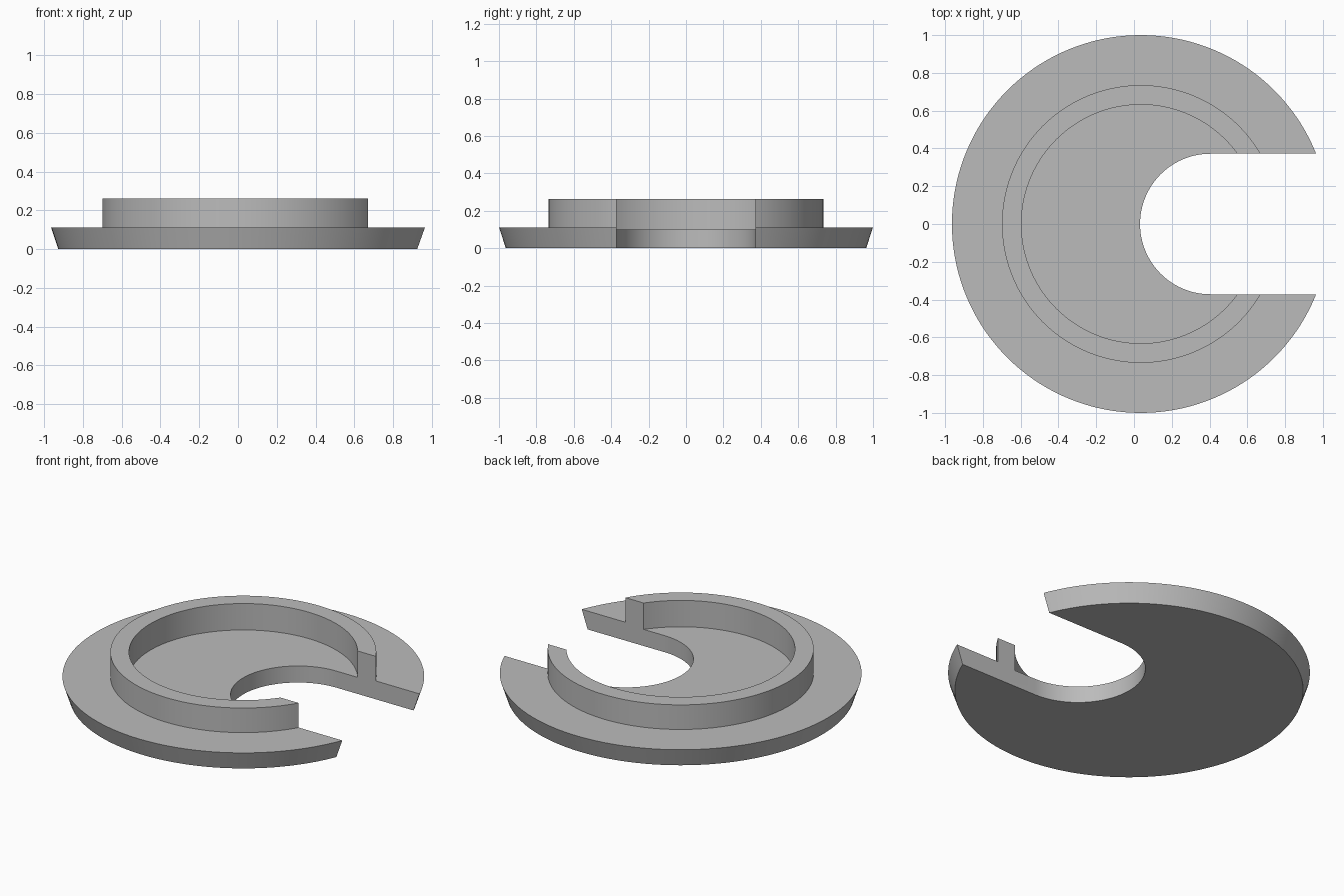
import bpy, bmesh, math

if "Cube" in bpy.data.objects:
    bpy.data.objects.remove(bpy.data.objects["Cube"])

CX = 0.036      # axis of the disc
SEG = 144
SLOT_R = 0.372  # half width of the slot

grey = bpy.data.materials.new("light grey")
grey.diffuse_color = (0.5, 0.5, 0.5, 1)
grey.use_nodes = True
grey.node_tree.nodes["Principled BSDF"].inputs["Base Color"].default_value = grey.diffuse_color


def finish(name, bm):
    bmesh.ops.recalc_face_normals(bm, faces=bm.faces[:])
    mesh = bpy.data.meshes.new(name)
    bm.to_mesh(mesh)
    bm.free()
    mesh.materials.append(grey)
    ob = bpy.data.objects.new(name, mesh)
    bpy.context.collection.objects.link(ob)
    return ob


# Flanged disc with raised rim and slightly recessed floor, turned on a lathe
profile = [(0.963, 0), (1, 0.112), (0.735, 0.112), (0.735, 0.262),
           (0.632, 0.262), (0.632, 0.101)]
bm = bmesh.new()
rings = [[bm.verts.new((CX + r * math.cos(2 * math.pi * i / SEG),
                        r * math.sin(2 * math.pi * i / SEG), z))
          for i in range(SEG)] for r, z in profile]
for a, b in zip(rings, rings[1:]):
    for i in range(SEG):
        j = (i + 1) % SEG
        bm.faces.new((a[i], a[j], b[j], b[i]))
bm.faces.new(rings[0][::-1])
bm.faces.new(rings[-1])
body = finish("slotted_flange", bm)

# Round-ended slot opening towards +x
bm = bmesh.new()
outline = [(0.404 + SLOT_R * math.cos(a), SLOT_R * math.sin(a))
           for a in (math.pi * (0.5 + k / 48) for k in range(49))]
outline += [(1.5, -SLOT_R), (1.5, SLOT_R)]
base = bm.faces.new([bm.verts.new((x, y, -0.5)) for x, y in outline])
top = bmesh.ops.extrude_face_region(bm, geom=[base])["geom"]
bmesh.ops.translate(bm, vec=(0, 0, 1.5),
                    verts=[g for g in top if isinstance(g, bmesh.types.BMVert)])
cutter = finish("slot_cutter", bm)
cutter.hide_render = True

cut = body.modifiers.new("slot", 'BOOLEAN')
cut.operation = 'DIFFERENCE'
cut.solver = 'EXACT'
cut.object = cutter
bpy.context.view_layer.objects.active = body
body.select_set(True)
cutter.select_set(False)
bpy.ops.object.modifier_apply(modifier="slot")
bpy.data.objects.remove(cutter)
bpy.ops.object.shade_smooth_by_angle(angle=math.radians(30))
